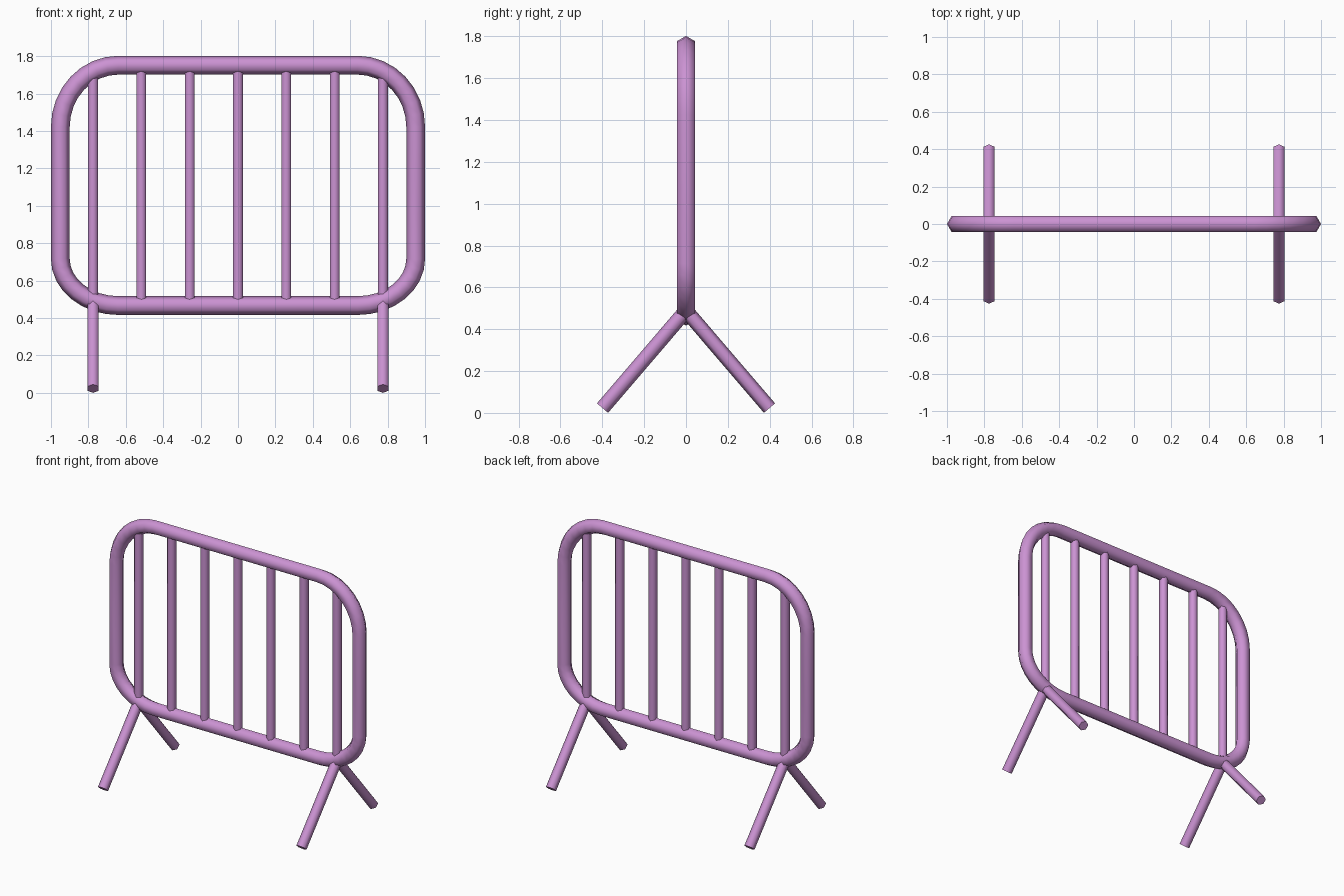
import bpy, bmesh
from math import sin, cos, pi, radians
from mathutils import Vector

if "Cube" in bpy.data.objects:
    bpy.data.objects.remove(bpy.data.objects["Cube"])

mat = bpy.data.materials.new("pink_paint")
mat.diffuse_color = (0.60, 0.29, 0.65, 1)
mat.use_nodes = True
mat.node_tree.nodes["Principled BSDF"].inputs["Base Color"].default_value = mat.diffuse_color


def tube(name, points, radius, side, closed=False, sides=6):
    """Hexagonal tube along a planar path; side is the normal of the path's plane."""
    pts = [Vector(p) for p in points]
    side = Vector(side)
    bm = bmesh.new()
    rings = []
    n = len(pts)
    for i, p in enumerate(pts):
        before = p - pts[i - 1] if closed or i > 0 else pts[1] - p
        after = pts[(i + 1) % n] - p if closed or i < n - 1 else before
        before, after = before.normalized(), after.normalized()
        tangent = (before + after).normalized()
        out = tangent.cross(side) / tangent.dot(before)  # mitred
        rings.append([bm.verts.new(p + radius * (cos(a) * out + sin(a) * side))
                      for a in (2 * pi * k / sides for k in range(sides))])
    for i in range(n if closed else n - 1):
        r, s = rings[i], rings[(i + 1) % n]
        for k in range(sides):
            j = (k + 1) % sides
            bm.faces.new((r[k], r[j], s[j], s[k]))
    if not closed:
        bm.faces.new(rings[0])
        bm.faces.new(rings[-1])
    bmesh.ops.recalc_face_normals(bm, faces=bm.faces)
    mesh = bpy.data.meshes.new(name)
    bm.to_mesh(mesh)
    bm.free()
    mesh.materials.append(mat)
    ob = bpy.data.objects.new(name, mesh)
    bpy.context.collection.objects.link(ob)
    bpy.ops.object.select_all(action='DESELECT')
    ob.select_set(True)
    bpy.context.view_layer.objects.active = ob
    bpy.ops.object.shade_smooth_by_angle(angle=radians(65))


# Rounded outer frame: (corner centre x, z, radius x, z, start angle)
HALF, TOP, BOTTOM = 0.95, 1.752, 0.467
RX, RT, RB = 0.31, 0.33, 0.25
corners = [(HALF - RX, TOP - RT, RX, RT, 0), (RX - HALF, TOP - RT, RX, RT, 90),
           (RX - HALF, BOTTOM + RB, RX, RB, 180), (HALF - RX, BOTTOM + RB, RX, RB, 270)]
STEPS = 8
path = []
for cx, cz, rx, rz, start in corners:
    for i in range(STEPS + 1):
        a = radians(start + 90 * i / STEPS)
        path.append((cx + rx * cos(a), 0, cz + rz * sin(a)))
tube("frame", path, 0.05, (0, 1, 0), closed=True)

# Upright bars, ending inside the frame tube
for i in range(-3, 4):
    x = i * 0.2583
    inset = 0.027 if abs(i) == 3 else 0
    tube(f"bar_{i + 4}", [(x, 0, BOTTOM + inset), (x, 0, TOP - inset)], 0.03, (1, 0, 0))

# Splayed legs
for x, sx in ((-0.775, "left"), (0.775, "right")):
    for y, sy in ((-0.399, "front"), (0.399, "back")):
        tube(f"{sy}_{sx}_leg", [(x, y, 0.023), (x, 0, 0.489)], 0.035, (1, 0, 0))
